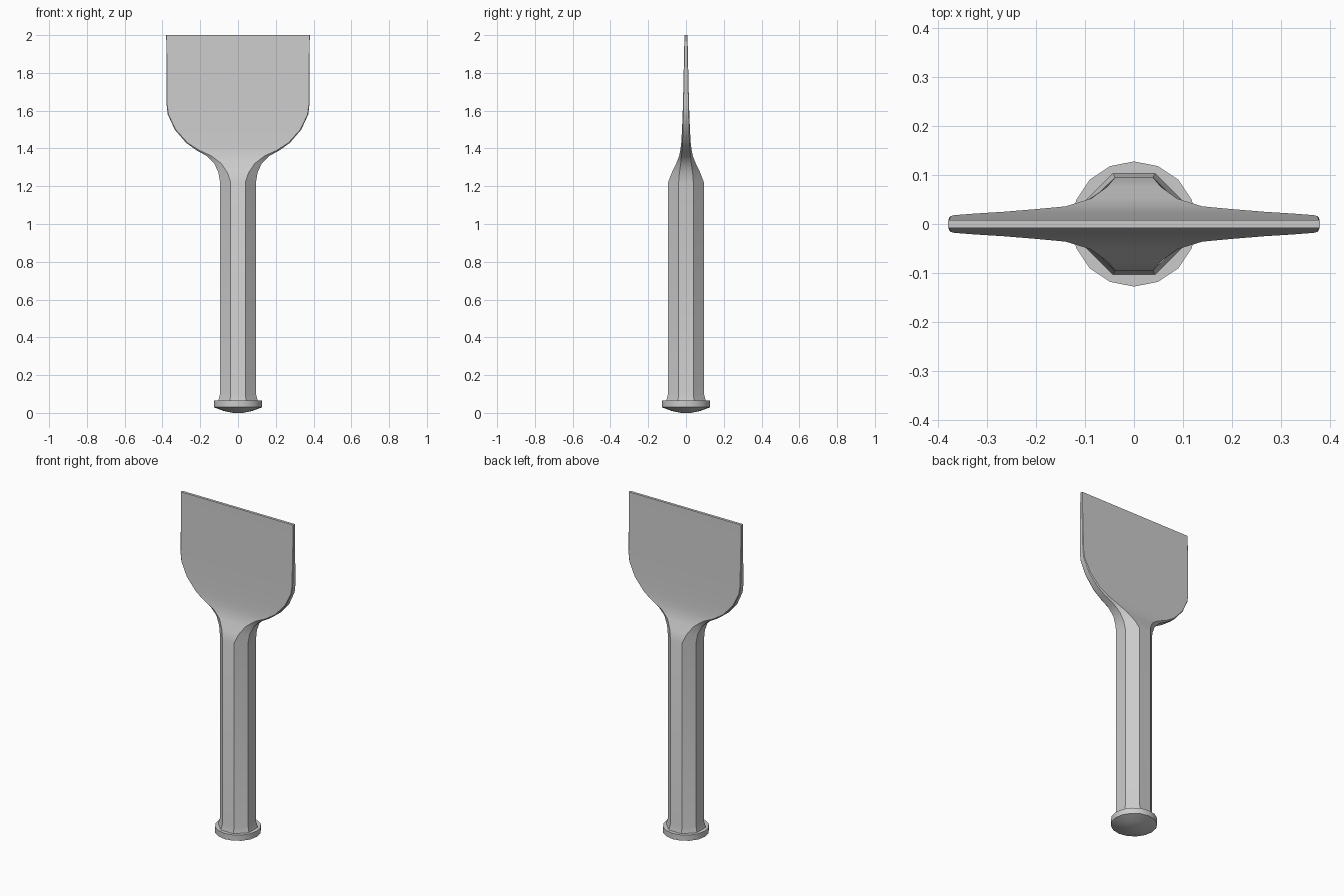
import bpy, bmesh, math

if "Cube" in bpy.data.objects:
    bpy.data.objects.remove(bpy.data.objects["Cube"])


def loft(name, rings, angle):
    """Skin a stack of equal-sized closed rings and cap both ends."""
    bm = bmesh.new()
    rows = [[bm.verts.new(p) for p in ring] for ring in rings]
    n = len(rows[0])
    for low, high in zip(rows, rows[1:]):
        for i in range(n):
            j = (i + 1) % n
            bm.faces.new((low[i], low[j], high[j], high[i]))
    bm.faces.new(rows[0][::-1])
    bm.faces.new(rows[-1])
    bmesh.ops.recalc_face_normals(bm, faces=bm.faces)
    mesh = bpy.data.meshes.new(name)
    bm.to_mesh(mesh)
    bm.free()
    obj = bpy.data.objects.new(name, mesh)
    bpy.context.collection.objects.link(obj)
    bpy.ops.object.select_all(action='DESELECT')
    obj.select_set(True)
    bpy.context.view_layer.objects.active = obj
    bpy.ops.object.shade_smooth_by_angle(angle=math.radians(angle))
    return obj


def octagon(z, w, a, t, b):
    """Eight-sided section: w/b = side flats, a/t = front and back flats."""
    quarter = [(w, b), (a, t)]
    half = quarter + [(-x, y) for x, y in quarter[::-1]]
    return [(x, y, z) for x, y in half + [(-x, -y) for x, y in half]]


def circle(z, r, n=16):
    return [(r * math.cos(math.tau * i / n), r * math.sin(math.tau * i / n), z)
            for i in range(n)]


# Octagonal shaft flowing into the wide thin blade
# (height, half width, front-flat half width, half thickness, edge half thickness)
sections = [
    (0.06, .105, .043, .105, .043),
    (0.10, .095, .039, .095, .039),
    (1.22, .095, .039, .095, .039),
    (1.27, .103, .055, .076, .035),
    (1.32, .125, .088, .052, .028),
    (1.36, .165, .140, .036, .024),
    (1.39, .220, .205, .030, .021),
    (1.43, .275, .267, .025, .018),
    (1.50, .335, .330, .021, .016),
    (1.58, .372, .368, .018, .014),
    (1.63, .378, .375, .016, .013),
    (2.00, .380, .378, .008, .006),
]
loft("shaft_and_blade", [octagon(*s) for s in sections], 25)

# Sixteen-sided striking cap with a shallow domed underside
cap = [(0.0, .025), (0.010, .075), (0.030, .128), (0.065, .128)]
loft("striking_cap", [circle(z, r) for z, r in cap], 30)
